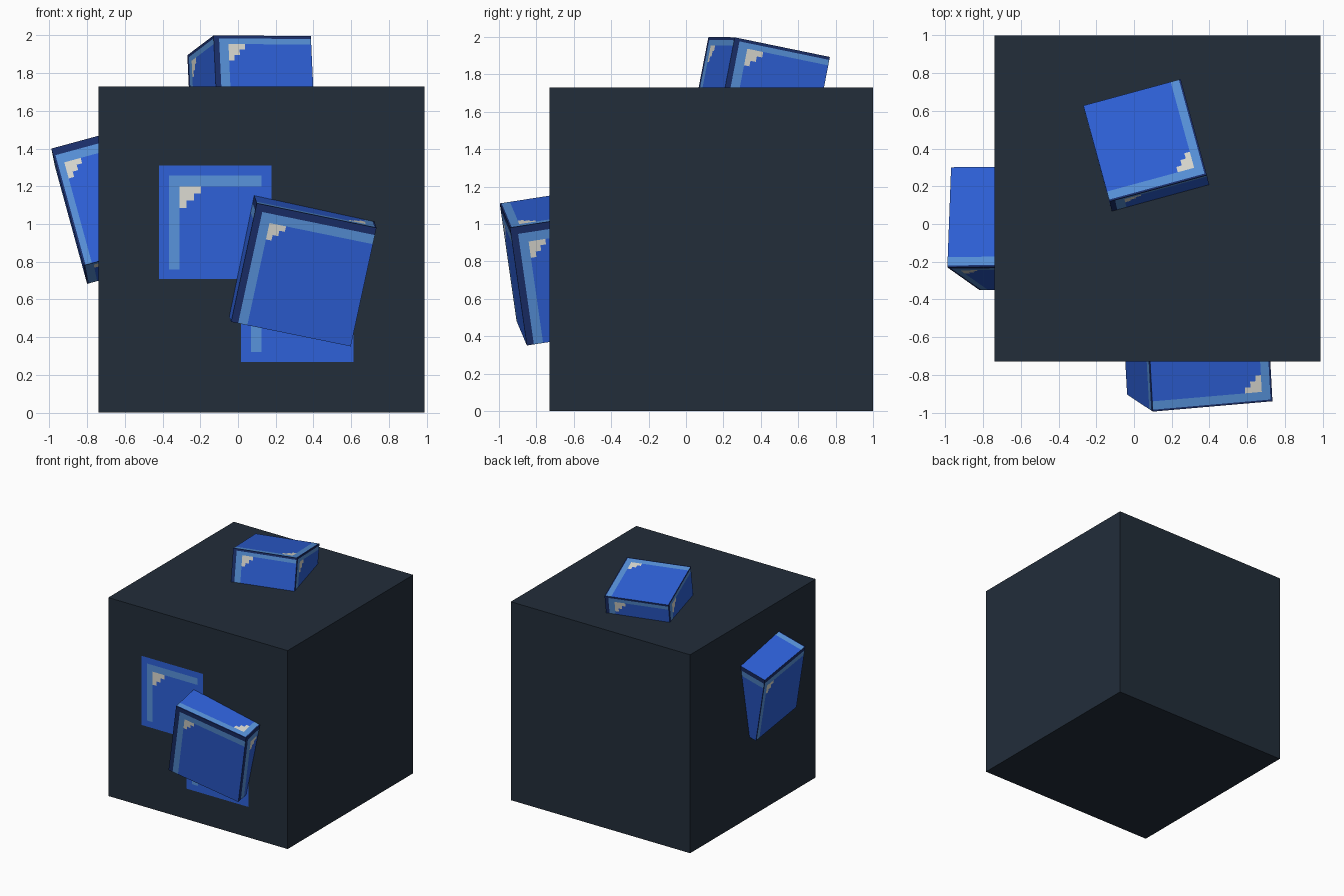
import bpy, bmesh
from mathutils import Vector

if "Cube" in bpy.data.objects:
    bpy.data.objects.remove(bpy.data.objects["Cube"], do_unlink=True)


def material(name, rgb):
    def lin(c):
        c /= 255
        return c / 12.92 if c <= 0.04045 else ((c + 0.055) / 1.055) ** 2.4
    m = bpy.data.materials.new(name)
    m.use_nodes = True
    col = tuple(lin(c) for c in rgb) + (1.0,)
    m.diffuse_color = col
    node = next(n for n in m.node_tree.nodes if n.type == "BSDF_PRINCIPLED")
    node.inputs["Base Color"].default_value = col
    return m


slate = material("dark slate", (34, 45, 58))
blue = material("bright blue", (46, 97, 217))
light = material("light blue", (88, 147, 220))
white = material("highlight white", (220, 219, 210))
navy = material("navy edge", (27, 48, 108))
BLUE, LIGHT, WHITE, NAVY = range(4)
PALETTE = [blue, light, white, navy]


def finish(bm, name, mats):
    me = bpy.data.meshes.new(name)
    bm.to_mesh(me)
    bm.free()
    for m in mats:
        me.materials.append(m)
    ob = bpy.data.objects.new(name, me)
    bpy.context.collection.objects.link(ob)
    return ob


def glossy_face(bm, o, u, v, edge, stripe, step=0.035, edge_mat=NAVY, gap=0.0):
    """Rectangle cut into cells: edge, L-shaped stripe and stepped highlight at corner o."""
    def cuts(length, k):
        start = edge[k] + stripe[k]
        inner = [start + step * n for n in range(4)]
        return [0, edge[k]] + inner + ([length - gap] if gap else []) + [length]

    us, vs = cuts(u.length, 0), cuts(v.length, 1)
    ud, vd = u.normalized(), v.normalized()
    grid = [[bm.verts.new(o + ud * a + vd * b) for b in vs] for a in us]
    ni, nj = len(us) - 1, len(vs) - 1
    for i in range(ni):
        for j in range(nj):
            f = bm.faces.new((grid[i][j], grid[i][j + 1], grid[i + 1][j + 1], grid[i + 1][j]))
            at_end = gap and (i == ni - 1 or j == nj - 1)
            if i == 0 or j == 0:
                f.material_index = edge_mat
            elif at_end:
                f.material_index = BLUE
            elif i == 1 or j == 1:
                f.material_index = LIGHT
            elif i + j < 7 and i < 5 and j < 5:
                f.material_index = WHITE
            else:
                f.material_index = BLUE


def block(name, corner, right, back, size, edge, stripe):
    """Tilted block from its front top left corner."""
    a = Vector(corner)
    r = Vector(right).normalized()
    b = Vector(back)
    b = (b - r * b.dot(r)).normalized()
    d = -r.cross(b) * size[2]
    r, b = r * size[0], b * size[1]
    bm = bmesh.new()
    # four sides, highlight at the upper left of each
    for o, u in ((a, r), (a + r, b), (a + r + b, -r), (a + b, -b)):
        glossy_face(bm, o, u, d, edge, stripe, 0.03)
    # top and bottom
    glossy_face(bm, a + r, -r, b, (0.01, 0.01), (0.045, 0.045), 0.03)
    glossy_face(bm, a + d, r, b, (0.01, 0.01), (0.045, 0.045), 0.03)
    bmesh.ops.remove_doubles(bm, verts=bm.verts, dist=0.0001)
    return finish(bm, name, PALETTE)


# large dark cube
bm = bmesh.new()
bmesh.ops.create_cube(bm, size=1.73)
bmesh.ops.translate(bm, verts=bm.verts, vec=(0.125, 0.135, 0.865))
finish(bm, "large_cube", [slate])

# three tilted blocks sunk into it
block("front_block", (0.10, -0.995, 1.11), (0.635, 0.055, -0.13), (-0.054, 0.986, 0.153),
      (0.65, 0.54, 0.65), (0.038, 0.04), (0.05, 0.05))
block("side_block", (-0.99, -0.23, 1.40), (0.964, 0.012, 0.262), (0.037, 0.982, -0.18),
      (0.54, 0.54, 0.654), (0.012, 0.04), (0.035, 0.05))
block("top_block", (-0.13, 0.12, 2.0), (0.515, 0.14, -0.003), (-0.135, 0.51, -0.105),
      (0.535, 0.537, 0.65), (0.03, 0.016), (0.05, 0.03))

# two flat glossy panels on the front
for name, x, z, y in (("upper_panel", -0.42, 1.31, -0.733), ("lower_panel", 0.015, 0.87, -0.732)):
    bm = bmesh.new()
    glossy_face(bm, Vector((x, y, z)), Vector((0.597, 0, 0)), Vector((0, 0, -0.603)),
                (0.053, 0.053), (0.057, 0.057), 0.038, BLUE, 0.053)
    finish(bm, name, PALETTE)
